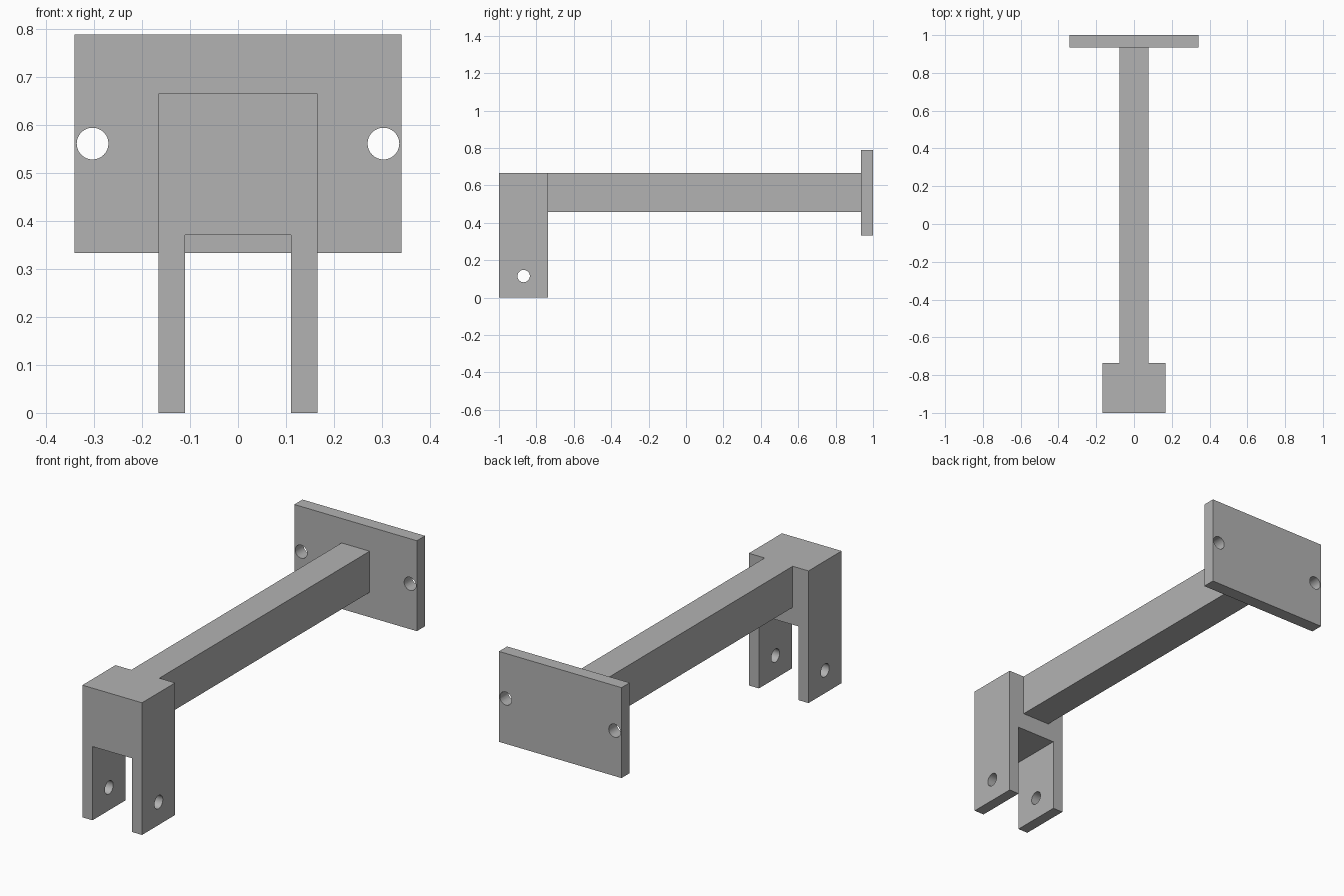
import bpy
import bmesh
import math
from mathutils import Matrix, Vector

cube = bpy.data.objects.get("Cube")
if cube:
    bpy.data.objects.remove(cube, do_unlink=True)

grey = bpy.data.materials.new("plain grey")
grey.use_nodes = True
colour = (0.45, 0.45, 0.45, 1)
grey.diffuse_color = colour
grey.node_tree.nodes["Principled BSDF"].inputs["Base Color"].default_value = colour


def finish(name, bm):
    bmesh.ops.recalc_face_normals(bm, faces=bm.faces)
    mesh = bpy.data.meshes.new(name)
    bm.to_mesh(mesh)
    bm.free()
    mesh.materials.append(grey)
    obj = bpy.data.objects.new(name, mesh)
    bpy.context.collection.objects.link(obj)
    return obj


def box(name, low, high):
    low, high = Vector(low), Vector(high)
    bm = bmesh.new()
    bmesh.ops.create_cube(bm, size=1, matrix=Matrix.Translation((low + high) / 2)
                          @ Matrix.Diagonal((high - low).to_4d()))
    return finish(name, bm)


def extrude_profile(name, points, y0, y1):
    bm = bmesh.new()
    face = bm.faces.new([bm.verts.new((x, y0, z)) for x, z in points])
    grown = bmesh.ops.extrude_face_region(bm, geom=[face], use_keep_orig=True)
    verts = [v for v in grown["geom"] if isinstance(v, bmesh.types.BMVert)]
    bmesh.ops.translate(bm, verts=verts, vec=(0, y1 - y0, 0))
    return finish(name, bm)


def drill(obj, centre, axis, length, radius=0.033):
    # Cut a round hole, then remove the cutter
    bm = bmesh.new()
    turn = Matrix.Rotation(math.pi / 2, 4, "Y" if axis == "X" else "X")
    bmesh.ops.create_cone(bm, cap_ends=True, segments=48, radius1=radius,
                          radius2=radius, depth=length,
                          matrix=Matrix.Translation(centre) @ turn)
    cutter = finish("hole_cutter", bm)
    cutter.hide_render = True
    mod = obj.modifiers.new("hole", "BOOLEAN")
    mod.operation = "DIFFERENCE"
    mod.solver = "EXACT"
    mod.object = cutter
    bpy.ops.object.select_all(action="DESELECT")
    bpy.context.view_layer.objects.active = obj
    obj.select_set(True)
    bpy.ops.object.modifier_apply(modifier=mod.name)
    bpy.data.objects.remove(cutter, do_unlink=True)
    bpy.ops.object.shade_smooth_by_angle(angle=math.radians(30))


front, fork_back, plate_front, back = -1, -0.737, 0.935, 1
top = 0.665

# Forked front bracket with a pin hole through both prongs
half = [(0.166, top), (0.166, 0), (0.11, 0), (0.11, 0.371)]
outline = half + [(-x, z) for x, z in reversed(half)]
fork = extrude_profile("fork_bracket", outline, front, fork_back)
drill(fork, (0, -0.868, 0.115), "X", 0.5)

# Long arm joining bracket and plate
box("arm", (-0.078, fork_back, 0.458), (0.078, plate_front, top))

# Mounting plate with a hole at each side
plate = box("mounting_plate", (-0.341, plate_front, 0.333), (0.341, back, 0.788))
for side in (-1, 1):
    drill(plate, (side * 0.303, 0.967, 0.561), "Y", 0.2)
